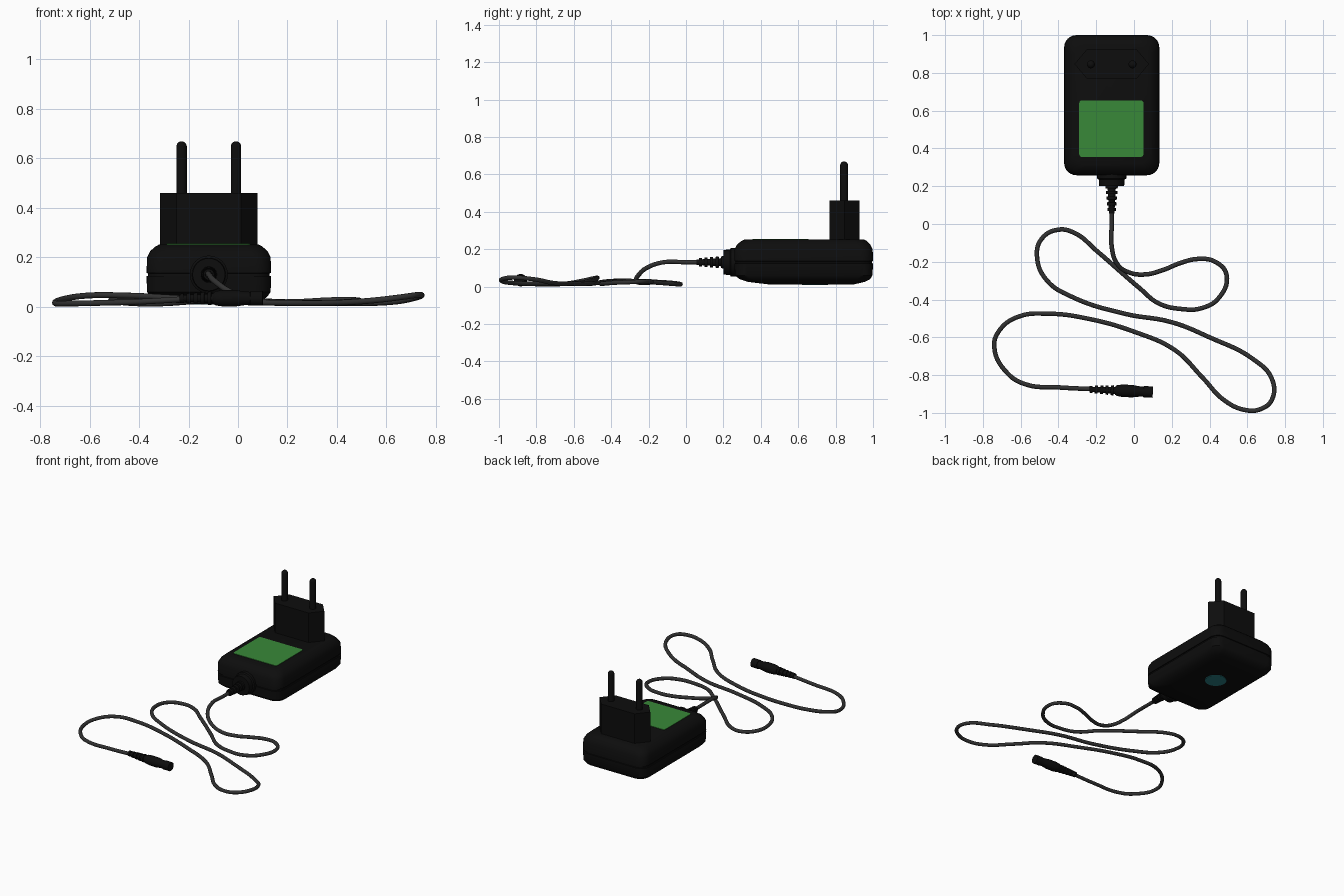
import bpy, bmesh, math
from mathutils import Matrix, Vector

if "Cube" in bpy.data.objects:
    bpy.data.objects.remove(bpy.data.objects["Cube"])


def material(name, rgb, rough=0.6):
    m = bpy.data.materials.new(name)
    m.use_nodes = True
    m.diffuse_color = (*rgb, 1)
    node = m.node_tree.nodes["Principled BSDF"]
    node.inputs["Base Color"].default_value = (*rgb, 1)
    node.inputs["Roughness"].default_value = rough
    return m


BLACK = material("black plastic", (0.004, 0.004, 0.004))
RUBBER = material("cable rubber", (0.03, 0.03, 0.03))
GREEN = material("label green", (0.04, 0.25, 0.04))
TEAL = material("badge teal", (0.02, 0.2, 0.22))


def finish(obj, mat, angle=35):
    obj.data.materials.append(mat)
    bpy.ops.object.select_all(action='DESELECT')
    obj.select_set(True)
    bpy.context.view_layer.objects.active = obj
    bpy.ops.object.shade_smooth_by_angle(angle=math.radians(angle))
    return obj


def loft(name, rings, mat, matrix=Matrix(), angle=35):
    """Skin a stack of equal-sized rings and cap both ends."""
    bm = bmesh.new()
    loops = [[bm.verts.new(p) for p in ring] for ring in rings]
    n = len(loops[0])
    for a, b in zip(loops, loops[1:]):
        for i in range(n):
            j = (i + 1) % n
            bm.faces.new((a[i], a[j], b[j], b[i]))
    bm.faces.new(loops[0][::-1])
    bm.faces.new(loops[-1])
    bmesh.ops.recalc_face_normals(bm, faces=bm.faces)
    bm.transform(matrix)
    mesh = bpy.data.meshes.new(name)
    bm.to_mesh(mesh)
    bm.free()
    obj = bpy.data.objects.new(name, mesh)
    bpy.context.collection.objects.link(obj)
    return finish(obj, mat, angle)


def rounded_rect(x0, x1, y0, y1, z, r, steps=6):
    pts = []
    corners = ((x1 - r, y1 - r), (x0 + r, y1 - r), (x0 + r, y0 + r), (x1 - r, y0 + r))
    for k, (cx, cy) in enumerate(corners):
        for s in range(steps + 1):
            a = math.pi / 2 * (k + s / steps)
            pts.append((cx + r * math.cos(a), cy + r * math.sin(a), z))
    return pts


def oval(r, z, wide=1.0, n=24):
    return [(r * math.cos(math.tau * i / n), r * wide * math.sin(math.tau * i / n), z)
            for i in range(n)]


def along(origin, direction):
    turn = Vector(direction).to_track_quat('Z', 'Y').to_matrix().to_4x4()
    return Matrix.Translation(origin) @ turn


def strain_relief(length, r0, r1, ribs):
    """Tapered sleeve profile of alternating ribs and grooves."""
    rings = []
    for i in range(ribs):
        for f, k in ((0, 1), (0.55, 1), (0.56, 0.68), (0.99, 0.68)):
            t = (i + f) / ribs
            rings.append(oval((r0 + (r1 - r0) * t) * k, length * t))
    return rings


CX = -0.118  # centre line of the adapter

# Adapter housing: z, half width, front y, back y, with a parting groove
housing = [
    (0.012, 0.17, 0.44, 0.90), (0.025, 0.215, 0.33, 0.955), (0.04, 0.236, 0.285, 0.985),
    (0.06, 0.25, 0.262, 0.997), (0.124, 0.252, 0.258, 1.0), (0.125, 0.246, 0.264, 0.994),
    (0.135, 0.246, 0.264, 0.994), (0.136, 0.252, 0.258, 1.0), (0.2, 0.25, 0.26, 0.998),
    (0.225, 0.237, 0.273, 0.985), (0.243, 0.217, 0.295, 0.968), (0.252, 0.2, 0.315, 0.952)]
loft("adapter_housing",
     [rounded_rect(CX - w, CX + w, y0, y1, z, 0.065) for z, w, y0, y1 in housing], BLACK)

# Label on top and round badge underneath
loft("label", [rounded_rect(-0.29, 0.05, 0.355, 0.655, z, 0.015) for z in (0.249, 0.255)], GREEN)
loft("bottom_badge", [oval(0.07, z) for z in (0.008, 0.015)], TEAL,
     Matrix.Translation((CX, 0.69, 0)))

# Six-sided plug block with two round-tipped pins
hexagon = [(0.197, 0), (0.13, 0.08), (-0.13, 0.08), (-0.197, 0), (-0.13, -0.08), (0.13, -0.08)]
loft("plug_block", [[(x, y, z) for x, y in hexagon] for z in (0.24, 0.46)], BLACK,
     Matrix.Translation((CX, 0.847, 0)), 20)
for side, name in ((-1, "right_pin"), (1, "left_pin")):
    r = 0.021
    tip = [oval(r * math.cos(a), 0.648 + r * math.sin(a))
           for a in (math.radians(d) for d in range(0, 90, 17))]
    loft(name, [oval(r, 0.45)] + tip, BLACK, Matrix.Translation((CX + side * 0.11, 0.845, 0)))

# Cable outlet on the housing
outlet = along((CX, 0.28, 0.13), (0, -1, 0))
loft("outlet_collar", [oval(r, d) for r, d in
                       ((0.077, 0), (0.077, 0.04), (0.068, 0.045), (0.066, 0.08))], BLACK, outlet)
loft("outlet_strain_relief", strain_relief(0.15, 0.033, 0.021, 5), BLACK,
     along((CX, 0.205, 0.13), (0, -1, 0)))

# Cable centre line in hundredths
path = [
    (-11.8, 15, 13), (-11.8, 0, 13), (-11.8, -12, 13), (-9, -21, 10), (-3, -25.5, 6),
    (6, -26.7, 3), (15, -24.5, 2), (25, -20.5, 2), (34, -18.5, 2.5), (43, -20, 2.8),
    (49, -27, 2.5), (45, -39, 2), (36, -44.5, 1.5), (25, -45, 1.5), (13, -42, 2),
    (3, -34, 3), (-20, -14, 2), (-31, -5, 1.3), (-40, -3, 1.3), (-49, -8, 2),
    (-51.3, -18, 2.6), (-46, -30, 3), (-33, -38.5, 3), (-5, -47.5, 2), (20, -52, 1.5),
    (40, -60, 1.5), (63, -71.5, 2), (73, -82, 4), (73, -93, 4.8), (67, -98, 4),
    (59, -98.5, 3), (48, -93.5, 2), (36, -81, 1.5), (22, -67, 1.5), (0, -57, 2),
    (-25, -50, 3.5), (-45, -47.5, 4.5), (-61, -49, 4.5), (-71, -56, 3), (-74, -65, 1.5),
    (-67, -79, 1.3), (-57, -85, 1.5), (-40, -86.5, 2), (-18, -87.6, 3.3)]
curve = bpy.data.curves.new("cable", 'CURVE')
curve.dimensions = '3D'
curve.resolution_u = 7
curve.bevel_depth = 0.012
curve.bevel_resolution = 3
curve.use_fill_caps = True
spline = curve.splines.new('BEZIER')
spline.bezier_points.add(len(path) - 1)
for point, co in zip(spline.bezier_points, path):
    point.co = Vector(co) / 100
    point.handle_left_type = point.handle_right_type = 'AUTO'
cable = bpy.data.objects.new("cable", curve)
bpy.context.collection.objects.link(cable)
bpy.ops.object.select_all(action='DESELECT')
cable.select_set(True)
bpy.context.view_layer.objects.active = cable
bpy.ops.object.convert(target='MESH')
finish(bpy.context.object, RUBBER, 60)

# Device connector on the far end: ribbed sleeve, grip and stepped tip
heading = (1, -0.045, 0)
loft("connector_strain_relief", strain_relief(0.14, 0.018, 0.028, 5), BLACK,
     along((-0.235, -0.875, 0.034), heading))
grip = [(0.022, 0), (0.029, 0.01), (0.033, 0.04), (0.033, 0.09), (0.028, 0.125),
        (0.026, 0.15), (0.03, 0.151), (0.03, 0.2)]
loft("connector_grip", [oval(r, d) for r, d in grip], BLACK,
     along((-0.1, -0.881, 0.034), heading))
